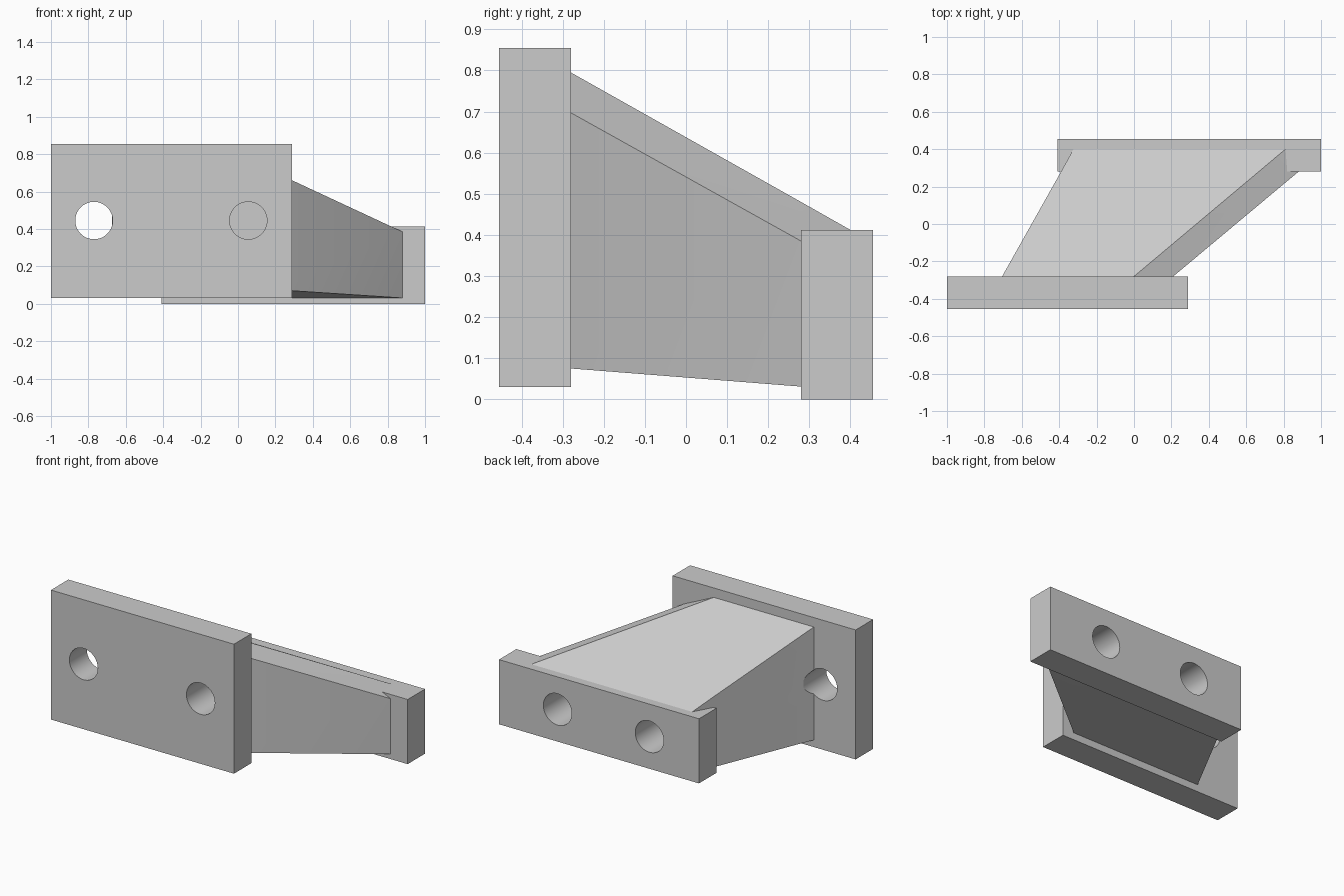
import bpy
import bmesh
from math import radians
from mathutils import Matrix, Vector

if "Cube" in bpy.data.objects:
    bpy.data.objects.remove(bpy.data.objects["Cube"])

grey = bpy.data.materials.new("light_grey")
grey.use_nodes = True
grey.diffuse_color = (0.6, 0.6, 0.6, 1)
grey.node_tree.nodes["Principled BSDF"].inputs["Base Color"].default_value = (0.6, 0.6, 0.6, 1)


def make_object(name, bm):
    bmesh.ops.recalc_face_normals(bm, faces=bm.faces)
    mesh = bpy.data.meshes.new(name)
    bm.to_mesh(mesh)
    bm.free()
    mesh.materials.append(grey)
    obj = bpy.data.objects.new(name, mesh)
    bpy.context.collection.objects.link(obj)
    return obj


def box(name, low, high):
    low, high = Vector(low), Vector(high)
    bm = bmesh.new()
    bmesh.ops.create_cube(bm, size=1, matrix=Matrix.Translation((low + high) / 2)
                          @ Matrix.Diagonal((high - low).to_4d()))
    return make_object(name, bm)


def loft(name, sections):
    """Skin cross-sections given as (y, [(x, z), ...])."""
    bm = bmesh.new()
    rings = [[bm.verts.new((x, y, z)) for x, z in pts] for y, pts in sections]
    for a, b in zip(rings, rings[1:]):
        for i in range(len(a)):
            j = (i + 1) % len(a)
            bm.faces.new((a[i], a[j], b[j], b[i]))
    bm.faces.new(rings[0])
    bm.faces.new(rings[-1])
    return make_object(name, bm)


def drill(name, x, z, y0, y1):
    """Cylinder along y used as a hole cutter."""
    bm = bmesh.new()
    place = Matrix.Translation((x, (y0 + y1) / 2, z)) @ Matrix.Rotation(radians(90), 4, 'X')
    bmesh.ops.create_cone(bm, cap_ends=True, segments=64, radius1=0.1, radius2=0.1,
                          depth=y1 - y0, matrix=place)
    obj = make_object(name, bm)
    obj.hide_render = True
    return obj


# Mounting plates
front_plate = box("front_plate", (-1, -0.455, 0.03), (0.29, -0.28, 0.855))
rear_plate = box("rear_plate", (-0.41, 0.28, 0), (1, 0.455, 0.412))

# Skewed, tapering web with a bevelled right shoulder, its tail buried in the rear plate
web = loft("skewed_web", [
    (-0.28, [(-0.705, 0.075), (0.21, 0.075), (0.21, 0.697), (0, 0.795), (-0.705, 0.795)]),
    (0.28, [(-0.39, 0.031), (0.88, 0.031), (0.88, 0.385), (0.667, 0.48), (-0.39, 0.48)]),
    (0.402, [(-0.323, 0.022), (0.98, 0.022), (0.98, 0.335), (0.812, 0.411), (-0.323, 0.411)]),
])

# Blind bolt holes running through each plate into the web
front_drills = [drill("front_drill", x, 0.445, -0.6, -0.223) for x in (-0.77, 0.055)]
rear_drills = [drill("rear_drill", x, 0.205, 0.223, 0.6) for x in (-0.061, 0.587)]
cuts = ((front_plate, front_drills), (rear_plate, rear_drills), (web, front_drills + rear_drills))

for part, drills in cuts:
    bpy.ops.object.select_all(action='DESELECT')
    part.select_set(True)
    bpy.context.view_layer.objects.active = part
    for cutter in drills:
        mod = part.modifiers.new("bolt_hole", 'BOOLEAN')
        mod.operation = 'DIFFERENCE'
        mod.solver = 'EXACT'
        mod.object = cutter
        bpy.ops.object.modifier_apply(modifier=mod.name)
    bpy.ops.object.shade_smooth_by_angle(angle=radians(20))

for cutter in front_drills + rear_drills:
    bpy.data.objects.remove(cutter)
